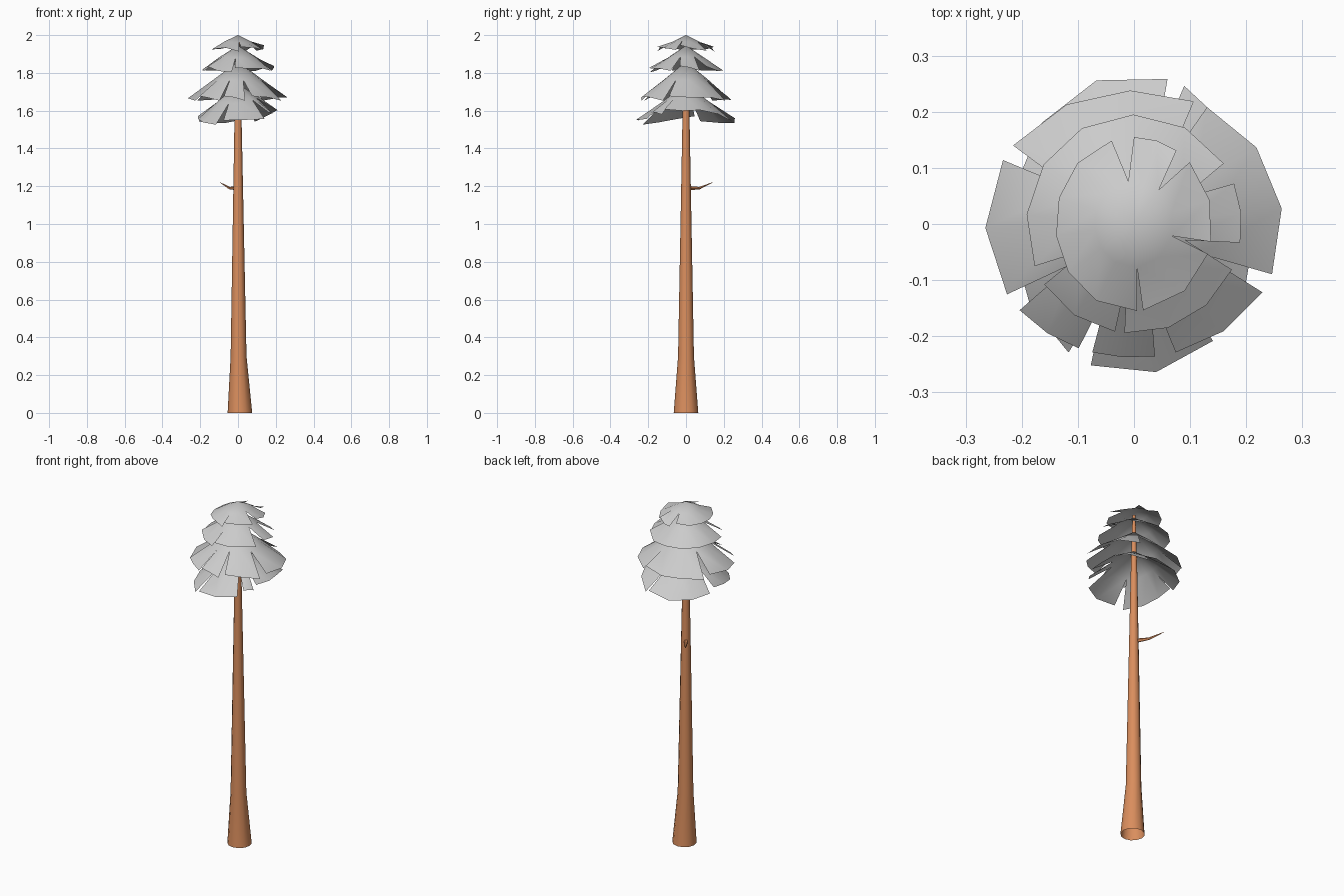
import bpy, bmesh, math, random
from mathutils import Vector

if "Cube" in bpy.data.objects:
    bpy.data.objects.remove(bpy.data.objects["Cube"])

random.seed(4)
bark = bpy.data.materials.new("bark")
bark.diffuse_color = (0.70, 0.27, 0.11, 1)
bark.use_nodes = True
bark.node_tree.nodes["Principled BSDF"].inputs["Base Color"].default_value = bark.diffuse_color


def finish(name, bm, mat=None, angle=40):
    me = bpy.data.meshes.new(name)
    bm.to_mesh(me)
    bm.free()
    ob = bpy.data.objects.new(name, me)
    bpy.context.collection.objects.link(ob)
    if mat:
        me.materials.append(mat)
    bpy.ops.object.select_all(action='DESELECT')
    ob.select_set(True)
    bpy.context.view_layer.objects.active = ob
    bpy.ops.object.shade_smooth_by_angle(angle=math.radians(angle))
    return ob


def tube(name, path, sides, upright=False):
    """Open tapered tube through (point, radius) stations."""
    bm = bmesh.new()
    axis = (Vector(path[-1][0]) - Vector(path[0][0])).normalized()
    u = Vector((1, 0, 0)) if upright else axis.cross(Vector((0, 0, 1))).normalized()
    w = axis.cross(u).normalized()
    rings = []
    for p, r in path:
        rings.append([bm.verts.new(Vector(p) + r * (u * math.cos(t) + w * math.sin(t)))
                      for t in (2 * math.pi * k / sides for k in range(sides))])
    for a, b in zip(rings, rings[1:]):
        for k in range(sides):
            n = (k + 1) % sides
            bm.faces.new((a[k], a[n], b[n], b[k]))
    return finish(name, bm, bark)


def skirt(name, apex, rx, ry, zx, zy, tilt, blades):
    """Thin foliage cone whose rim is split by V notches between blades (degrees)."""
    bm = bmesh.new()
    top = bm.verts.new((0, 0, apex))

    def rim_point(deg, dz=0.0):
        t = math.radians(deg)
        c2 = math.cos(t) ** 2
        r = rx * c2 + ry * (1 - c2)
        z = zx * c2 + zy * (1 - c2) + tilt * math.cos(t) + dz
        return Vector((r * math.cos(t), r * math.sin(t), z))

    def mid_vert(deg):
        p = rim_point(deg)
        return bm.verts.new((p.x * 0.5, p.y * 0.5, apex + (p.z - apex) * 0.5))

    # one shared mid vertex at the root of every notch
    count = len(blades)
    roots = []
    for i in range(count):
        nxt = blades[(i + 1) % count][0] + (360 if i == count - 1 else 0)
        roots.append(mid_vert((blades[i][1] + nxt) / 2))
    for i, (a0, a1) in enumerate(blades):
        n = max(2, round((a1 - a0) / 27))
        angs = [a0 + (a1 - a0) * k / n for k in range(n + 1)]
        mids = [roots[i - 1]] + [mid_vert(a) for a in angs[1:-1]] + [roots[i]]
        dz = [0.012] + [random.uniform(-0.012, 0.008) for _ in angs[1:-1]] + [-0.012]
        rim = [bm.verts.new(rim_point(a, d)) for a, d in zip(angs, dz)]
        for k in range(n):
            bm.faces.new((top, mids[k], mids[k + 1]))
            bm.faces.new((mids[k], rim[k], rim[k + 1], mids[k + 1]))
    return finish(name, bm, angle=60)


# trunk with flared foot, and the single dead branch
tube("trunk", [((0.01, 0, 0), 0.065), ((0.003, 0, 0.3), 0.042),
               ((0, 0, 1.6), 0.018), ((0, 0, 1.96), 0.008)], 12, upright=True)
tube("branch", [((-0.008, 0.012, 1.19), 0.012), ((-0.045, 0.07, 1.19), 0.007),
                ((-0.095, 0.14, 1.22), 0.001)], 5)

# foliage layers, top to bottom
skirt("foliage_top", 2.0, 0.14, 0.155, 1.935, 1.925, 0,
      [(-13, 48), (60, 90), (105, 272), (276, 338)])
skirt("foliage_upper", 1.945, 0.192, 0.195, 1.825, 1.815, 0,
      [(-10, 22), (34, 203), (214, 260), (265, 335)])
skirt("foliage_middle", 1.86, 0.265, 0.238, 1.665, 1.665, 0,
      [(-20, 58), (64, 147), (154, 209), (217, 246), (252, 279), (288, 332)])
skirt("foliage_bottom", 1.74, 0.215, 0.268, 1.585, 1.54, 0.025,
      [(-30, 70), (77, 160), (168, 243), (253, 304), (312, 326)])
